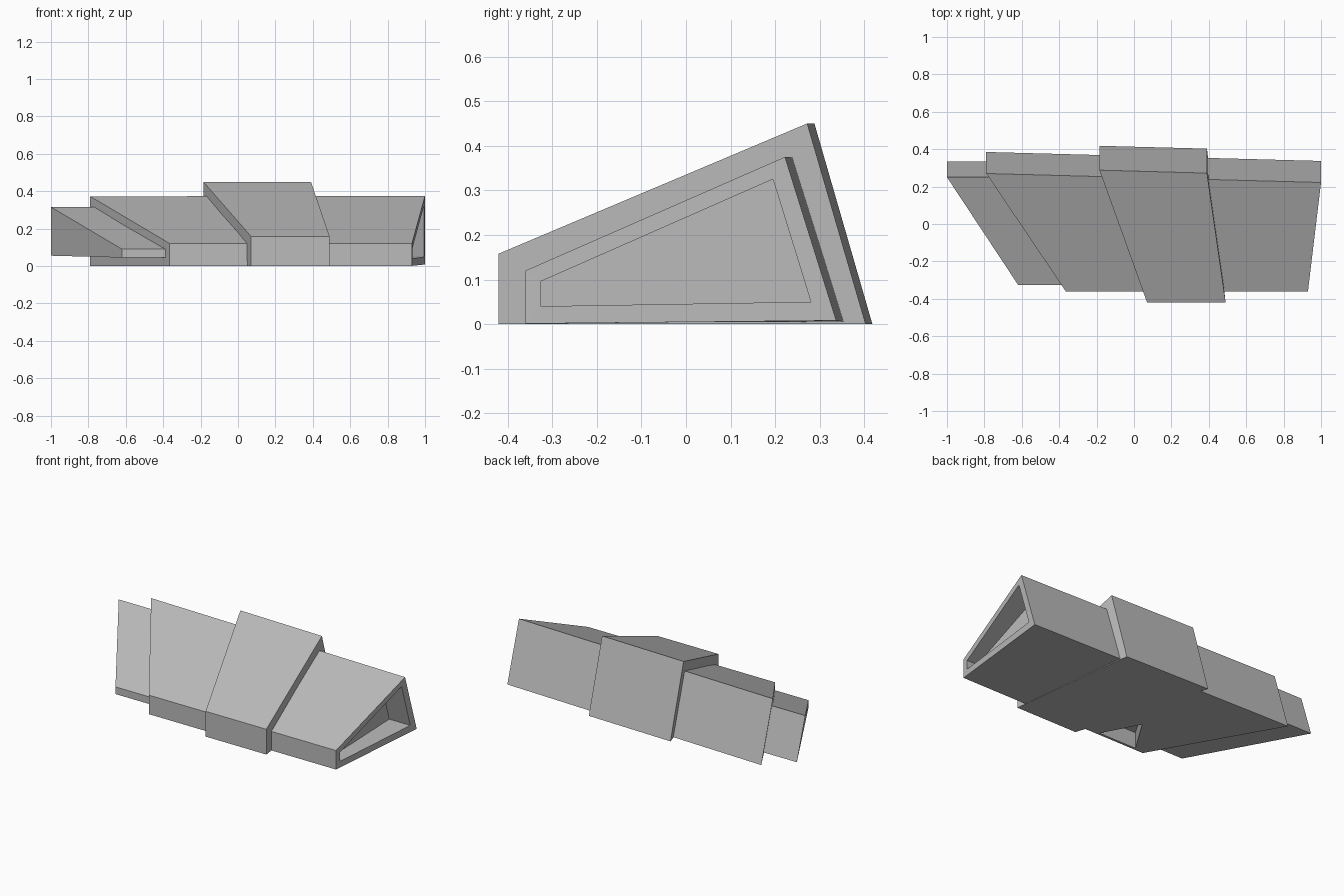
import bpy, bmesh

cube = bpy.data.objects.get("Cube")
if cube:
    bpy.data.objects.remove(cube, do_unlink=True)

grey = bpy.data.materials.new("plain_grey")
grey.use_nodes = True
colour = (0.5, 0.5, 0.5, 1)
grey.diffuse_color = colour
grey.node_tree.nodes["Principled BSDF"].inputs["Base Color"].default_value = colour


def section(front_x, back_x, front_y, ridge_y, back_y, base, front_z, ridge_z, back_z):
    """Four-cornered wedge section: front bottom, front top, ridge, back bottom."""
    return [(front_x, front_y, base), (front_x, front_y, front_z),
            (back_x, ridge_y, ridge_z), (back_x, back_y, back_z)]


def loft(name, left, right):
    """Closed solid between two matching sections."""
    bm = bmesh.new()
    a = [bm.verts.new(p) for p in left]
    b = [bm.verts.new(p) for p in right]
    bm.faces.new(a)
    bm.faces.new(b[::-1])
    for i in range(len(a)):
        j = (i + 1) % len(a)
        bm.faces.new((a[i], b[i], b[j], a[j]))
    bmesh.ops.recalc_face_normals(bm, faces=bm.faces)
    mesh = bpy.data.meshes.new(name)
    bm.to_mesh(mesh)
    bm.free()
    mesh.materials.append(grey)
    obj = bpy.data.objects.new(name, mesh)
    bpy.context.collection.objects.link(obj)
    return obj


def carve(target, cutter):
    """Cut a recess with a hidden helper."""
    cutter.hide_render = True
    cutter.hide_set(True)
    cutter.display_type = 'WIRE'
    mod = target.modifiers.new(cutter.name, 'BOOLEAN')
    mod.operation = 'DIFFERENCE'
    mod.solver = 'EXACT'
    mod.object = cutter


# Long skewed wedge body
body = loft("body",
            section(-0.365, -0.79, -0.36, 0.27, 0.385, 0.001, 0.12, 0.372, 0.001),
            section(0.93, 1.0, -0.36, 0.222, 0.337, 0.001, 0.12, 0.375, 0.008))

# Raised band around the middle
loft("collar",
     section(0.07, -0.185, -0.42, 0.288, 0.418, 0, 0.158, 0.45, 0),
     section(0.49, 0.39, -0.42, 0.272, 0.403, 0, 0.158, 0.45, 0))

# Smaller plug on the narrow end
loft("plug",
     section(-0.62, -1.0, -0.325, 0.25, 0.333, 0.045, 0.09, 0.315, 0.055),
     section(-0.33, -0.72, -0.325, 0.25, 0.333, 0.045, 0.09, 0.315, 0.055))

# Socket in the wide end
carve(body, loft("socket_cutter",
                 section(0.86, 0.85, -0.325, 0.195, 0.28, 0.04, 0.096, 0.325, 0.05),
                 section(1.1, 1.1, -0.325, 0.195, 0.28, 0.04, 0.096, 0.325, 0.05)))

# Small triangular notch under the body
notch = [(-0.04, -0.345), (-0.16, -0.12), (-0.3, -0.345)]
carve(body, loft("notch_cutter",
                 [(x, y, -0.05) for x, y in notch],
                 [(x, y, 0.1) for x, y in notch]))
